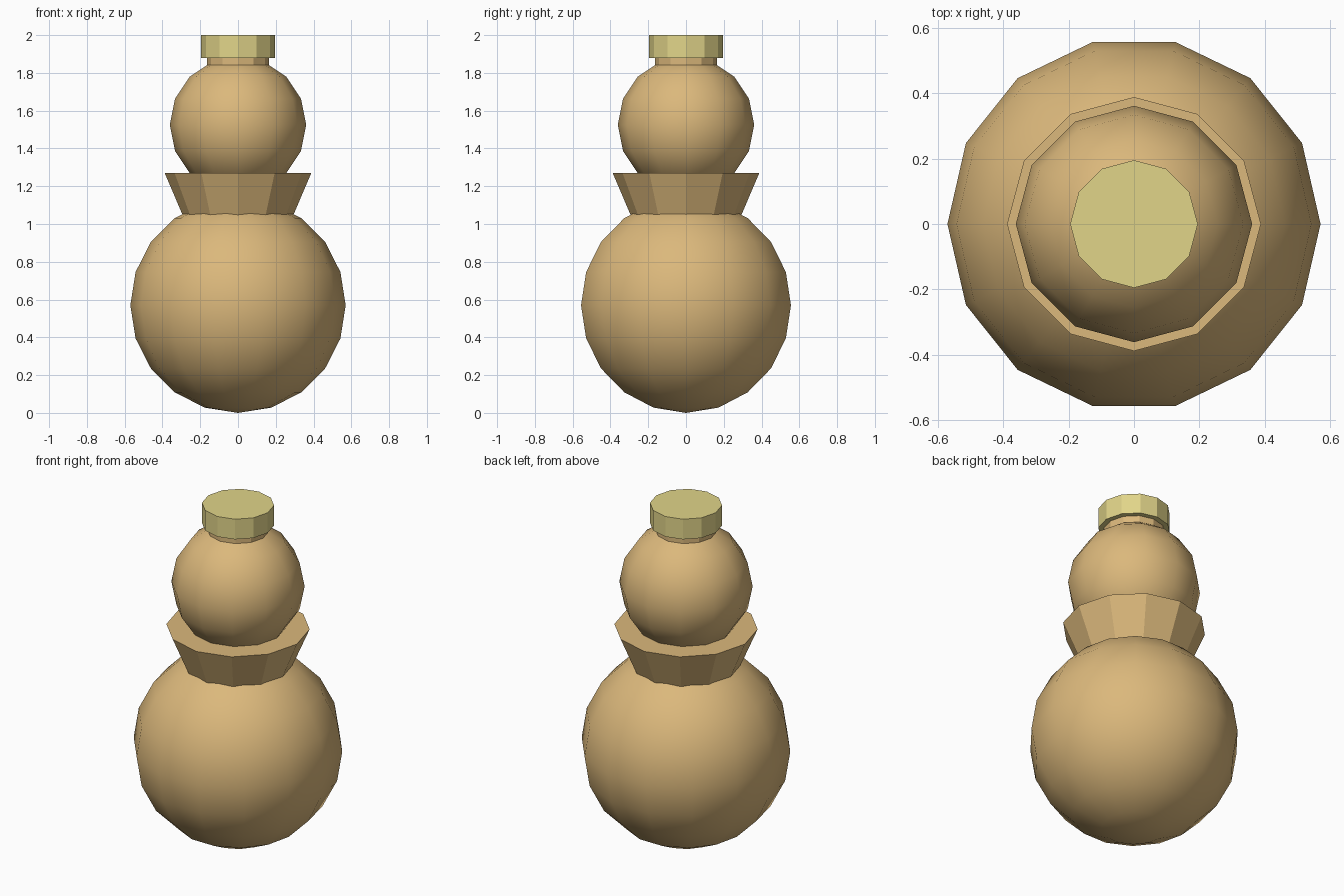
import bpy, bmesh
from math import sin, cos, pi

if "Cube" in bpy.data.objects:
    bpy.data.objects.remove(bpy.data.objects["Cube"])


def material(name, rgb):
    m = bpy.data.materials.new(name)
    m.diffuse_color = (*rgb, 1)
    m.use_nodes = True
    m.node_tree.nodes["Principled BSDF"].inputs["Base Color"].default_value = m.diffuse_color
    return m


def lathe(name, profile, sides, mat, smooth=False):
    """Spin (radius, z) points, listed bottom to top, about the z axis."""
    bm = bmesh.new()
    rings = []
    for r, z in profile:
        n = sides if r > 1e-5 else 1
        rings.append([bm.verts.new((r * cos(2 * pi * i / sides),
                                    r * sin(2 * pi * i / sides), z)) for i in range(n)])
    for a, b in zip(rings, rings[1:]):
        for i in range(sides):
            j = (i + 1) % sides
            quad = [a[i % len(a)], a[j % len(a)], b[j % len(b)], b[i % len(b)]]
            bm.faces.new(list(dict.fromkeys(quad)))
    for ring in (rings[0], rings[-1]):
        if len(ring) > 1:
            bm.faces.new(ring)
    bmesh.ops.recalc_face_normals(bm, faces=bm.faces)
    for f in bm.faces:
        f.smooth = smooth
    me = bpy.data.meshes.new(name)
    bm.to_mesh(me)
    bm.free()
    me.materials.append(mat)
    ob = bpy.data.objects.new(name, me)
    bpy.context.collection.objects.link(ob)
    return ob


def ball(name, radius, z, sides, steps, mat):
    pts = [(radius * sin(pi * k / steps), z - radius * cos(pi * k / steps))
           for k in range(steps + 1)]
    return lathe(name, pts, sides, mat, smooth=True)


tan = material("tan", (0.71, 0.48, 0.20))
straw = material("straw", (0.75, 0.66, 0.25))

# Two stacked gourd bulbs
ball("lower_bulb", 0.57, 0.57, 14, 10, tan)
ball("upper_bulb", 0.361, 1.525, 12, 8, tan)

# Flared waist collar, sunk a little into the lower bulb
lathe("waist_collar", [(0.29, 1.04), (0.388, 1.27)], 12, tan)

# Short neck and stopper
lathe("neck", [(0.165, 1.80), (0.165, 1.90)], 12, tan)
lathe("stopper", [(0.195, 1.88), (0.195, 2.0)], 12, straw)
